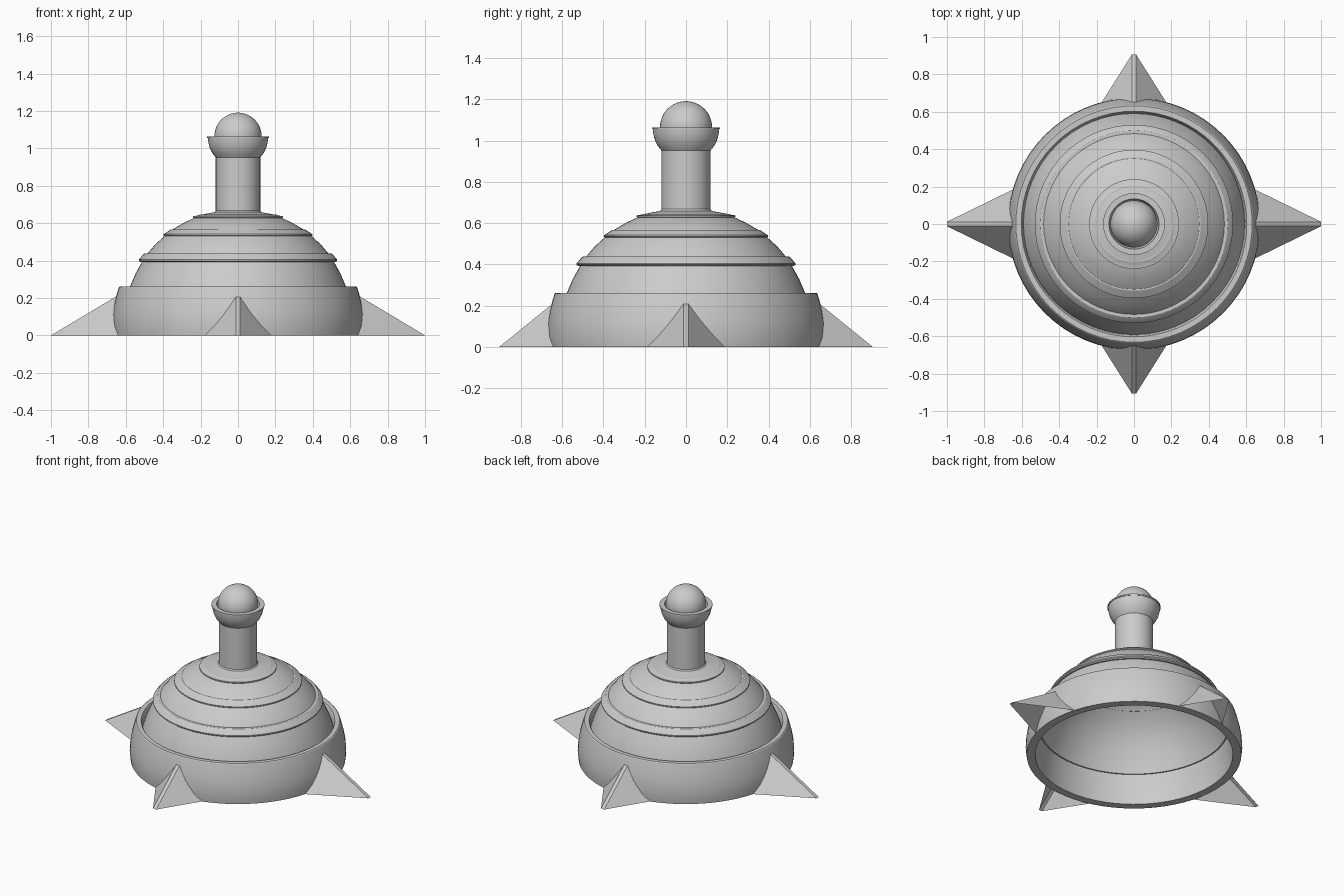
import bpy, bmesh, math

if "Cube" in bpy.data.objects:
    bpy.data.objects.remove(bpy.data.objects["Cube"])

SEGMENTS = 64


def finish(name, bm, smooth=True):
    mesh = bpy.data.meshes.new(name)
    bm.to_mesh(mesh)
    bm.free()
    obj = bpy.data.objects.new(name, mesh)
    bpy.context.collection.objects.link(obj)
    if smooth:
        bpy.ops.object.select_all(action='DESELECT')
        obj.select_set(True)
        bpy.context.view_layer.objects.active = obj
        bpy.ops.object.shade_smooth_by_angle(angle=math.radians(30))
    return obj


def lathe(name, profile, closed=True):
    """Spin (radius, z) points around the z axis."""
    bm = bmesh.new()
    verts = [bm.verts.new((r, 0, z)) for r, z in profile]
    pairs = list(zip(verts, verts[1:]))
    if closed:
        pairs.append((verts[-1], verts[0]))
    edges = [bm.edges.new(p) for p in pairs]
    bmesh.ops.spin(bm, geom=verts + edges, cent=(0, 0, 0), axis=(0, 0, 1),
                   angle=math.tau, steps=SEGMENTS)
    bmesh.ops.remove_doubles(bm, verts=bm.verts[:], dist=1e-4)
    bmesh.ops.recalc_face_normals(bm, faces=bm.faces[:])
    return finish(name, bm)


def spike(name, angle, tip, height, half_width):
    """Tapered fin with a narrow flat ridge, open underneath."""
    inner, ridge = 0.615, 0.012
    bm = bmesh.new()
    bl, tl, tr, br, nl, nr = [bm.verts.new(c) for c in (
        (inner, -half_width, 0), (inner, -ridge, height),
        (inner, ridge, height), (inner, half_width, 0),
        (tip, -ridge, 0), (tip, ridge, 0))]
    for f in ((bl, nl, tl), (tl, nl, nr, tr), (tr, nr, br)):
        bm.faces.new(f)
    obj = finish(name, bm, smooth=False)
    obj.rotation_euler.z = angle


# Base band, bulging outward with a flat rim
lathe("base_band", [(0.668, 0), (0.674, 0.05), (0.671, 0.11), (0.661, 0.17),
                    (0.647, 0.225), (0.637, 0.258), (0.632, 0.262),
                    (0.603, 0.262), (0.598, 0.255), (0.59, 0.215),
                    (0.605, 0.15), (0.613, 0.08), (0.615, 0)])

# Hollow dome
lathe("dome_shell", [(0.597, 0.2), (0.578, 0.26), (0.548, 0.33), (0.512, 0.395),
                     (0.482, 0.44), (0.442, 0.487), (0.392, 0.532),
                     (0.348, 0.568), (0.29, 0.602), (0.225, 0.632),
                     (0.12, 0.65), (0, 0.652), (0, 0.638), (0.12, 0.634),
                     (0.22, 0.617), (0.284, 0.588), (0.34, 0.555),
                     (0.383, 0.52), (0.432, 0.474), (0.472, 0.428),
                     (0.501, 0.385), (0.537, 0.32), (0.567, 0.25),
                     (0.585, 0.2)])

# Raised rings: outer radius, underside z, top radius, top z
for i, (r, z, rt, zt) in enumerate([(0.53, 0.392, 0.505, 0.438),
                                    (0.397, 0.528, 0.362, 0.567),
                                    (0.24, 0.624, 0.212, 0.645)]):
    lathe(f"dome_ring_{i + 1}", [(r - 0.025, z), (r - 0.007, z), (r, z + 0.006),
                                 (r, z + 0.013), (rt, zt - 0.003),
                                 (rt - 0.005, zt), (rt - 0.03, zt)])

# Stem with a small foot
lathe("stem", [(0.21, 0.643), (0.145, 0.655), (0.125, 0.659), (0.119, 0.667),
               (0.119, 0.955)], closed=False)

# Cup holding the ball
lathe("cup", [(0, 0.95), (0.118, 0.95), (0.137, 0.974), (0.152, 1.005),
              (0.159, 1.035), (0.161, 1.055), (0.165, 1.055), (0.165, 1.064),
              (0.134, 1.064), (0.128, 1.03), (0.11, 0.99), (0, 0.975)],
      closed=False)

# Ball on top
ball = [(0.126 * math.cos(a), 1.065 + 0.126 * math.sin(a))
        for a in (math.pi * (k / 24 - 0.5) for k in range(25))]
lathe("top_ball", ball, closed=False)

# Four spikes; the side pair is longer
for i, side in enumerate(("right", "back", "left", "front")):
    if i % 2 == 0:
        spike(f"{side}_spike", i * math.pi / 2, 1.0, 0.23, 0.2)
    else:
        spike(f"{side}_spike", i * math.pi / 2, 0.905, 0.235, 0.195)
